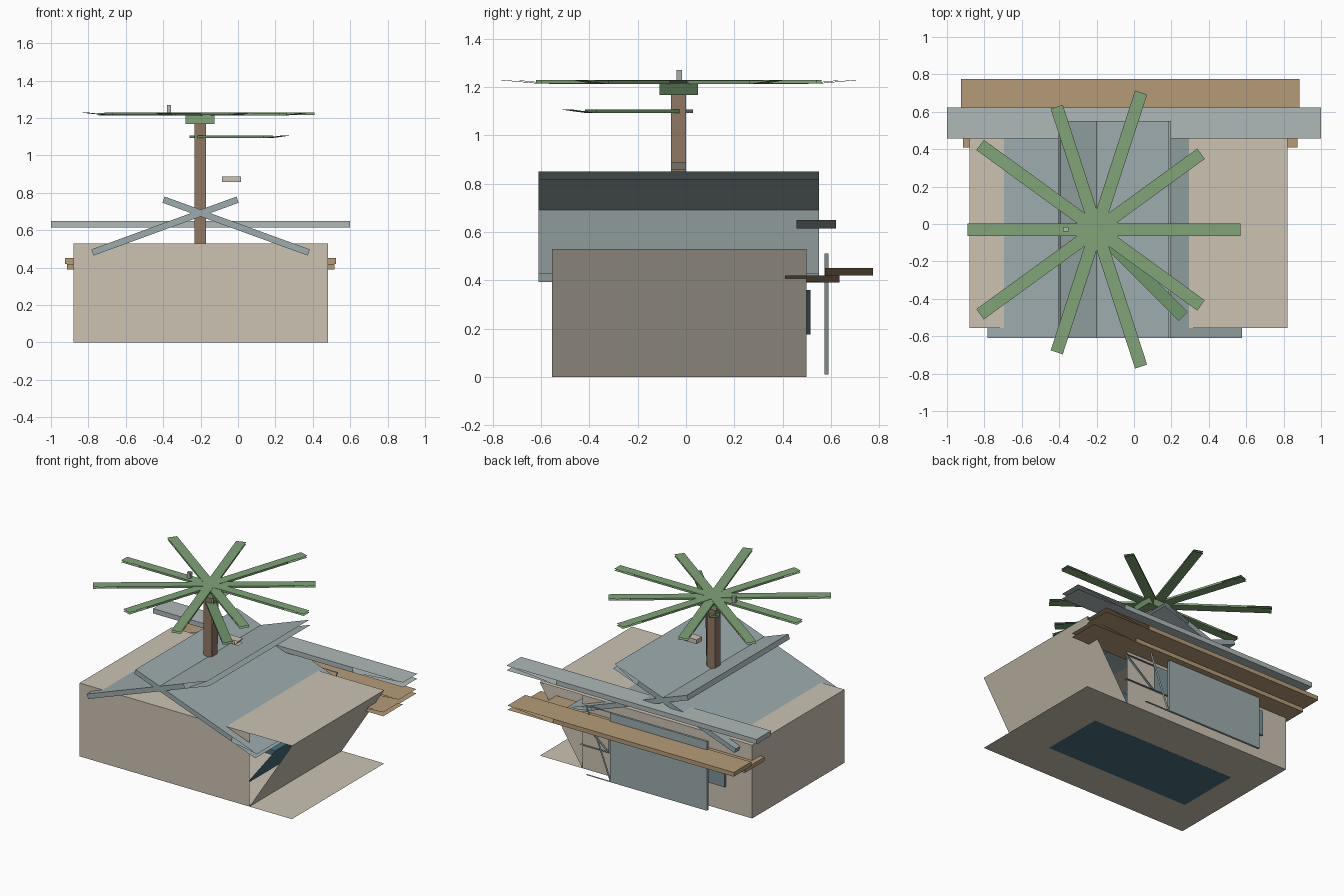
import bpy, bmesh, math
from mathutils import Matrix, Vector

if "Cube" in bpy.data.objects:
    bpy.data.objects.remove(bpy.data.objects["Cube"])


def mat(name, r, g, b):
    m = bpy.data.materials.new(name)
    m.diffuse_color = (r, g, b, 1)
    m.use_nodes = True
    m.node_tree.nodes["Principled BSDF"].inputs["Base Color"].default_value = m.diffuse_color
    return m


SAND = mat("sand", .60, .54, .45)
SLATE = mat("slate", .34, .41, .42)
GREY = mat("grey", .43, .48, .48)
WOOD = mat("wood", .46, .33, .19)
TRUNK = mat("trunk", .28, .19, .13)
LEAF = mat("leaf", .22, .37, .19)
DARK_LEAF = mat("dark_leaf", .16, .31, .15)
BLUE = mat("blue", .07, .16, .22)
TEAL = mat("teal", .20, .29, .31)


def panel_box(name, lo, hi, material, matrix=None):
    """Sheet box: top and bottom overhang by a quarter at +x, the +x wall leans out."""
    (x0, y0, z0), (x1, y1, z1) = lo, hi
    xe = x1 + (x1 - x0) * .25
    quads = [
        [(x0, y0, z0), (x1, y0, z0), (x1, y0, z1), (x0, y0, z1)],   # front
        [(x1, y1, z0), (x0, y1, z0), (x0, y1, z1), (x1, y1, z1)],   # back
        [(x0, y1, z0), (x0, y0, z0), (x0, y0, z1), (x0, y1, z1)],   # left
        [(x1, y0, z0), (x1, y1, z0), (xe, y1, z1), (xe, y0, z1)],   # leaning right
        [(x0, y0, z1), (xe, y0, z1), (xe, y1, z1), (x0, y1, z1)],   # top
        [(x0, y1, z0), (xe, y1, z0), (xe, y0, z0), (x0, y0, z0)],   # bottom
    ]
    bm = bmesh.new()
    for q in quads:
        bm.faces.new([bm.verts.new(p) for p in q])
    bmesh.ops.remove_doubles(bm, verts=bm.verts[:], dist=1e-5)
    if matrix:
        bm.transform(matrix)
    me = bpy.data.meshes.new(name)
    bm.to_mesh(me)
    bm.free()
    me.materials.append(material)
    ob = bpy.data.objects.new(name, me)
    bpy.context.collection.objects.link(ob)
    return ob


# hut body and inner block
panel_box("hut_body", (-.88, -.555, 0), (.48, .50, .53), SAND)
panel_box("inner_block", (-.67, -.28, -.0008), (.26, .19, .30), BLUE)

# crossed roof slabs
for name, cx, ang in (("roof_left", -.39, -20), ("roof_right", -.01, 20)):
    m = Matrix.Translation((cx, -.03, .622)) @ Matrix.Rotation(math.radians(ang), 4, 'Y')
    panel_box(name, (-.413, -.58, -.0175), (.413, .58, .0175), SLATE, m)

# back side: window, shutter, counter planks, awning
panel_box("back_window", (-.67, .49, .175), (.26, .515, .36), TEAL)
panel_box("back_shutter", (-.58, .574, .01), (.195, .59, .51), SLATE)
panel_box("counter_lower", (-.915, .41, .39), (.517, .635, .419), WOOD)
panel_box("counter_upper", (-.925, .575, .419), (.523, .775, .45), WOOD)
panel_box("awning", (-1, .457, .615), (.6, .622, .65), GREY)

# tree trunk, crown hub and small blocks
panel_box("trunk", (-.232, -.062, .40), (-.17, 0, 1.17), TRUNK)
panel_box("crown_hub", (-.28, -.11, 1.167), (-.125, .05, 1.222), LEAF)
panel_box("roof_block", (-.085, -.062, .857), (.017, 0, .888), SAND)
panel_box("crown_peg", (-.38, -.04, 1.225), (-.357, -.016, 1.27), GREY)


def frond(name, deg, start, end, z, material):
    m = Matrix.Translation((-.2, -.03, z)) @ Matrix.Rotation(math.radians(deg), 4, 'Z')
    panel_box(name, (start, -.034, -.007), (end, .034, .007), material, m)


# palm fronds: alternating long and short, plus one low frond
for i in range(10):
    if i % 2 == 0:
        frond(f"frond_{i}", i * 36, -.03, .61, 1.222, LEAF)
    else:
        frond(f"frond_{i}", i * 36, -.03, .546, 1.22, LEAF)
frond("low_frond", -45, -.05, .515, 1.1, DARK_LEAF)
